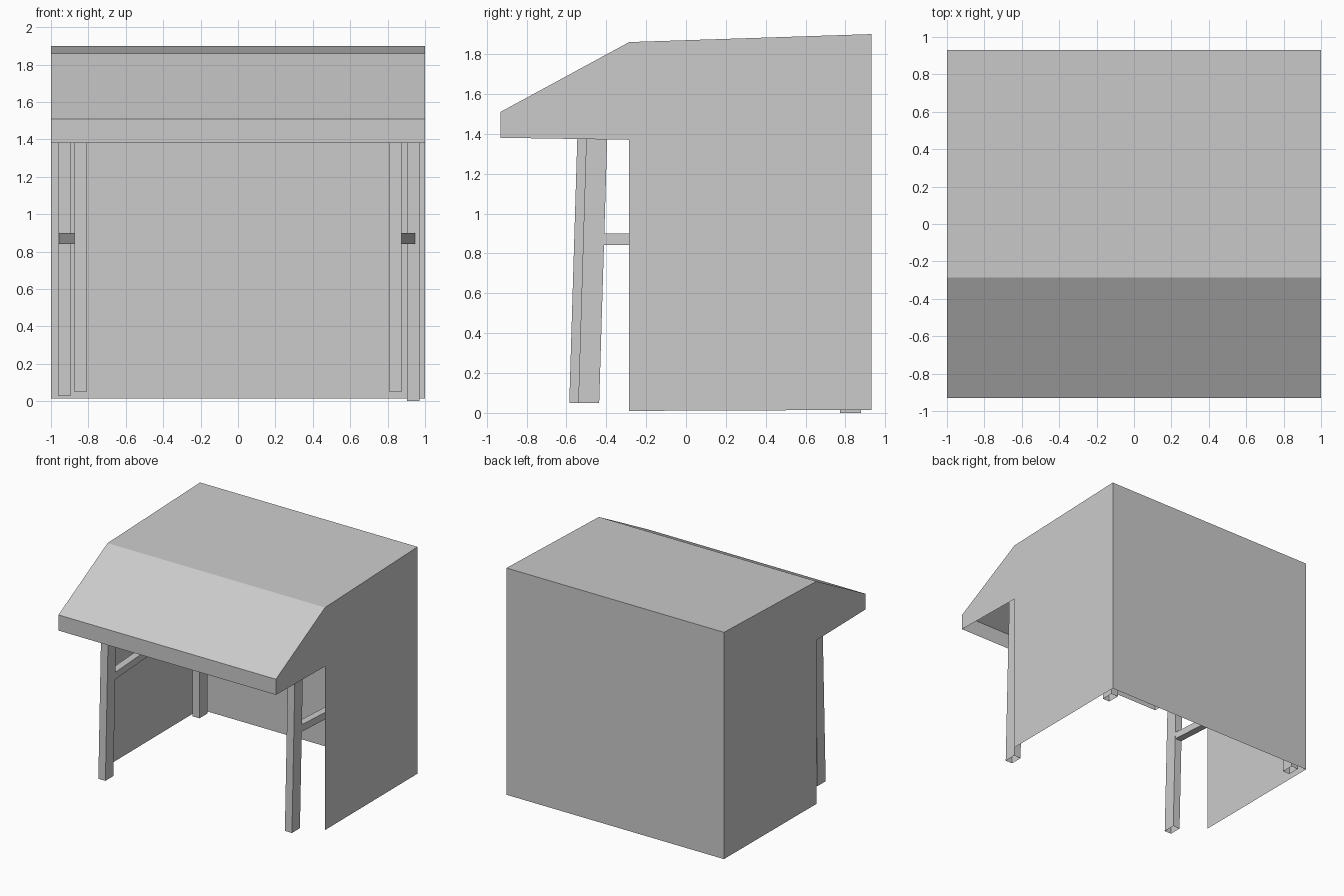
import bpy
import bmesh

cube = bpy.data.objects.get("Cube")
if cube:
    bpy.data.objects.remove(cube, do_unlink=True)

grey = bpy.data.materials.new("plain_grey")
grey.use_nodes = True
grey.diffuse_color = (0.6, 0.6, 0.6, 1)
grey.node_tree.nodes["Principled BSDF"].inputs["Base Color"].default_value = (0.6, 0.6, 0.6, 1)


def finish(name, bm):
    bmesh.ops.recalc_face_normals(bm, faces=bm.faces[:])
    mesh = bpy.data.meshes.new(name)
    bm.to_mesh(mesh)
    bm.free()
    mesh.materials.append(grey)
    obj = bpy.data.objects.new(name, mesh)
    bpy.context.collection.objects.link(obj)
    return obj


def tube(name, start, end):
    """Open-ended tube joining two four-cornered rings."""
    bm = bmesh.new()
    a = [bm.verts.new(p) for p in start]
    b = [bm.verts.new(p) for p in end]
    for i in range(4):
        j = (i + 1) % 4
        bm.faces.new((a[i], a[j], b[j], b[i]))
    return finish(name, bm)


def level_ring(x, y, z, w, d):
    return [(x + sx * w / 2, y + sy * d / 2, z)
            for sx, sy in ((-1, -1), (1, -1), (1, 1), (-1, 1))]


def upright_ring(x, y, z, w, h):
    return [(x + sx * w / 2, y, z + sz * h / 2)
            for sx, sz in ((-1, -1), (1, -1), (1, 1), (-1, 1))]


# Thin shell: two side walls, fascia, sloped awning, roof and back wall
profile = [(-0.93, 1.38), (-0.93, 1.51), (-0.285, 1.86), (0.93, 1.9),
           (0.93, 0.015), (-0.285, 0.01), (-0.285, 1.37)]
bm = bmesh.new()
right = [bm.verts.new((-1, y, z)) for y, z in profile]
left = [bm.verts.new((1, y, z)) for y, z in profile]
bm.faces.new(right)
bm.faces.new(left[::-1])
for i in range(4):
    bm.faces.new((right[i], left[i], left[i + 1], right[i + 1]))
finish("shelter_shell", bm)

# Posts and the rails tying them together, one set per side
for side, sign, front_y, rear_x, rear_z, rail_x in (
        ("left", 1, -0.488, 0.937, 0.0, 0.918),
        ("right", -1, -0.533, 0.928, 0.028, 0.928)):
    fx = sign * 0.842
    tube("front_post_" + side,
         level_ring(fx, front_y, 0.05, 0.065, 0.105),
         level_ring(fx, front_y + 0.05, 1.7, 0.065, 0.105))
    tube("rear_post_" + side,
         level_ring(sign * rear_x, 0.825, rear_z, 0.065, 0.105),
         level_ring(sign * rear_x, 0.825, 1.88, 0.065, 0.105))
    tube("side_rail_" + side,
         upright_ring(fx, front_y + 0.06, 0.87, 0.06, 0.058),
         upright_ring(sign * rail_x, 0.8, 0.87, 0.06, 0.058))
